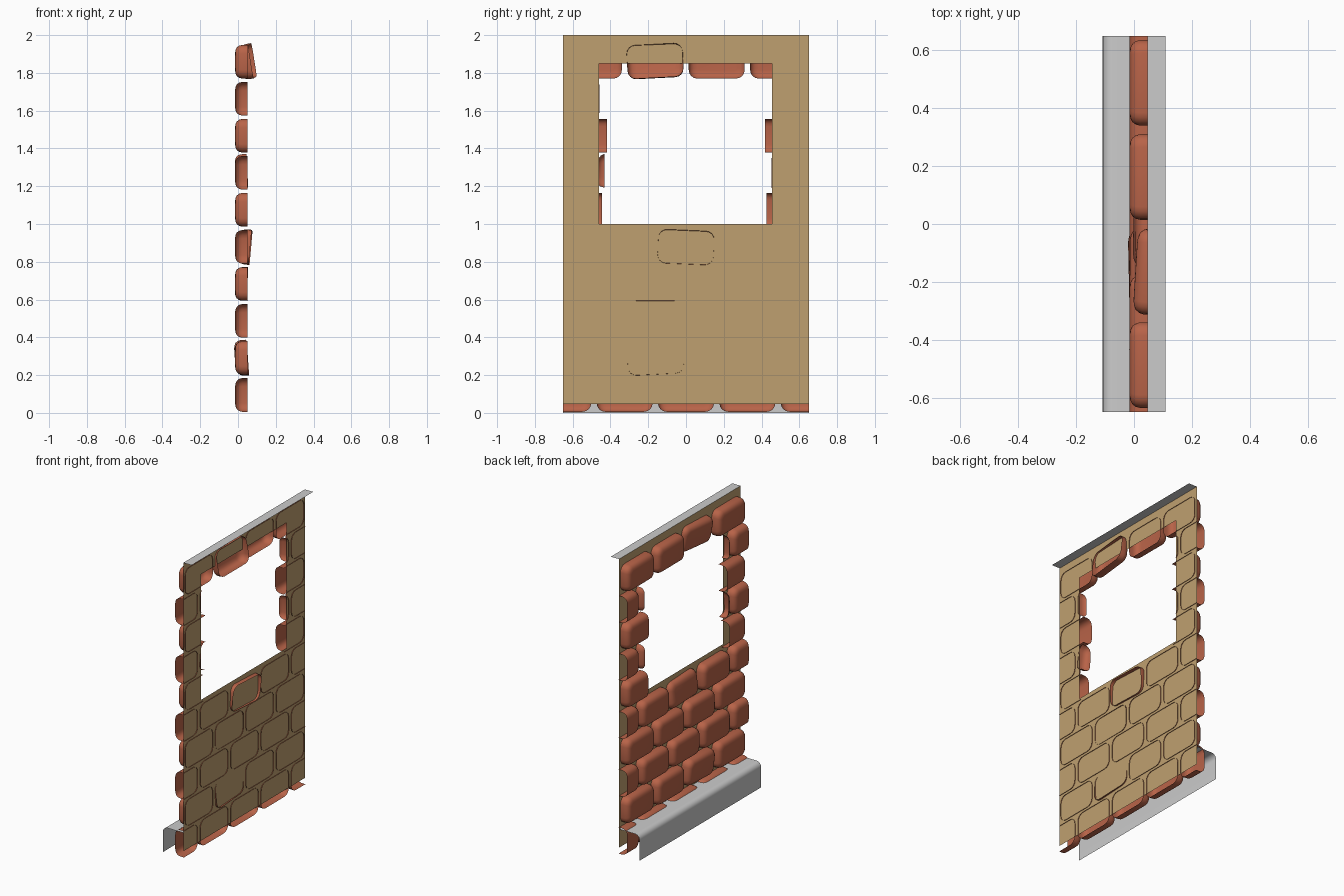
import bpy, bmesh, math, random
from mathutils import Matrix, Vector

if "Cube" in bpy.data.objects:
    bpy.data.objects.remove(bpy.data.objects["Cube"])

random.seed(4)

def material(name, rgb):
    m = bpy.data.materials.new(name)
    m.diffuse_color = (*rgb, 1)
    m.use_nodes = True
    m.node_tree.nodes["Principled BSDF"].inputs["Base Color"].default_value = m.diffuse_color
    return m

BRICK = material("brick red", (0.48, 0.125, 0.065))
PLASTER = material("tan plaster", (0.52, 0.35, 0.16))
GREY = material("light grey", (0.60, 0.60, 0.60))

def finish(bm, name, mat, smooth=True):
    me = bpy.data.meshes.new(name)
    bm.to_mesh(me)
    bm.free()
    me.materials.append(mat)
    ob = bpy.data.objects.new(name, me)
    bpy.context.collection.objects.link(ob)
    if smooth:
        bpy.ops.object.select_all(action='DESELECT')
        ob.select_set(True)
        bpy.context.view_layer.objects.active = ob
        bpy.ops.object.shade_smooth_by_angle(angle=math.radians(40))
    return ob

def rounded_rect(hy, hz, r, n=4):
    pts = []
    for k, (sy, sz) in enumerate([(1, 1), (-1, 1), (-1, -1), (1, -1)]):
        for i in range(n + 1):
            a = math.pi / 2 * (k + i / n)
            pts.append((sy * (hy - r) + r * math.cos(a), sz * (hz - r) + r * math.sin(a)))
    return pts

HALF_Y, HALF_Z, RIM_X, MID_X = 0.148, 0.089, 0.050, 0.018
# brick cross-section: (x, inset) from the open rim to the rounded face
SECTION = [(RIM_X, 0), (0.022, 0), (0.006, 0.004), (-0.006, 0.013), (-0.012, 0.025), (-0.015, 0.040)]

def add_brick(target, y, z, shift=0.0, rot=(0, 0, 0), ymin=-0.65, ymax=0.65):
    """Open-backed rounded brick, trimmed to ymin..ymax."""
    bm = bmesh.new()
    loops = []
    for x, d in SECTION:
        ring = rounded_rect(HALF_Y - d, HALF_Z - d, max(0.045 - d * 0.7, 0.012))
        loops.append([bm.verts.new((x - MID_X, p, q)) for p, q in ring])
    n = len(loops[0])
    for a, b in zip(loops, loops[1:]):
        for i in range(n):
            j = (i + 1) % n
            bm.faces.new((b[i], b[j], a[j], a[i]))
    bm.faces.new(loops[-1][::-1])
    rx, ry, rz = (math.radians(v) for v in rot)
    mat = (Matrix.Translation((MID_X + shift, y, z)) @ Matrix.Rotation(rz, 4, 'Z')
           @ Matrix.Rotation(ry, 4, 'Y') @ Matrix.Rotation(rx, 4, 'X'))
    bm.transform(mat)
    for lim, s in ((ymin, -1), (ymax, 1)):
        bmesh.ops.bisect_plane(bm, geom=bm.verts[:] + bm.edges[:] + bm.faces[:], dist=1e-6,
                               plane_co=(0, lim, 0), plane_no=(0, s, 0), clear_outer=True)
    me = bpy.data.meshes.new("tmp")
    bm.to_mesh(me)
    bm.free()
    target.from_mesh(me)
    bpy.data.meshes.remove(me)

# loose bricks: (course, index) -> shift along x, rotation in degrees
LOOSE = {
    (1, 1): (0.000, (3, -4, 1)),
    (3, 1): (0.000, (0, 0.6, -0.5)),
    (4, 2): (0.017, (-2.5, 5, -1)),
    (6, 1): (0.000, (-6, -3, 0)),
    (9, 1): (0.027, (3, -9, -4)),
}
# inner ends of the bricks trimmed beside the window (left, right)
WINDOW_TRIM = {5: (-0.445, 0.425), 6: (-0.432, 0.452), 7: (-0.418, 0.418), 8: (-0.457, 0.455)}

# brick courses in running bond
for row in range(10):
    bm = bmesh.new()
    z = 0.095 + 0.196 * row
    ys = [-0.65, -0.325, 0, 0.325, 0.65] if row % 2 == 0 else [-0.4875, -0.1625, 0.1625, 0.4875]
    for k, y in enumerate(ys):
        shift, rot = LOOSE.get((row, k), (0.0, (0, 0, 0)))
        if row in WINDOW_TRIM:
            left, right = WINDOW_TRIM[row]
            if abs(y) < 0.2:
                continue
            lim = dict(ymax=left) if y < 0 else dict(ymin=right)
            add_brick(bm, y, z, shift, rot, **lim)
        else:
            add_brick(bm, y, z, shift, rot)
    finish(bm, f"brick_course_{row + 1}", BRICK)

# plaster sheet with the window opening
bm = bmesh.new()
ys, zs = [-0.65, -0.46, 0.455, 0.65], [0.047, 1.0, 1.85, 2.0]
grid = [[bm.verts.new((0.046, y, z)) for z in zs] for y in ys]
for i in range(3):
    for j in range(3):
        if (i, j) != (1, 1):
            bm.faces.new((grid[i][j], grid[i + 1][j], grid[i + 1][j + 1], grid[i][j + 1]))
finish(bm, "plaster_wall", PLASTER, smooth=False)

def strip(name, profile):
    """Sheet swept along y from an (x, z) profile."""
    bm = bmesh.new()
    a = [bm.verts.new((x, -0.65, z)) for x, z in profile]
    b = [bm.verts.new((x, 0.65, z)) for x, z in profile]
    for i in range(len(profile) - 1):
        bm.faces.new((a[i], b[i], b[i + 1], a[i + 1])[::-1])
    bmesh.ops.reverse_faces(bm, faces=bm.faces[:])
    # face upward
    bm.normal_update()
    bm.faces.ensure_lookup_table()
    if bm.faces[0].normal.z < 0:
        bmesh.ops.reverse_faces(bm, faces=bm.faces[:])
    finish(bm, name, GREY)

# top ledge and rounded base ledge
strip("top_ledge", [(0.046, 2.0), (0.108, 2.0)])
R = 0.035
arc = [(-0.108 + R - R * math.sin(t), 0.172 - R + R * math.cos(t))
       for t in (math.pi / 2 * i / 6 for i in range(7))]
strip("base_ledge", [(0.046, 0.172)] + arc + [(-0.108, 0.0)])
